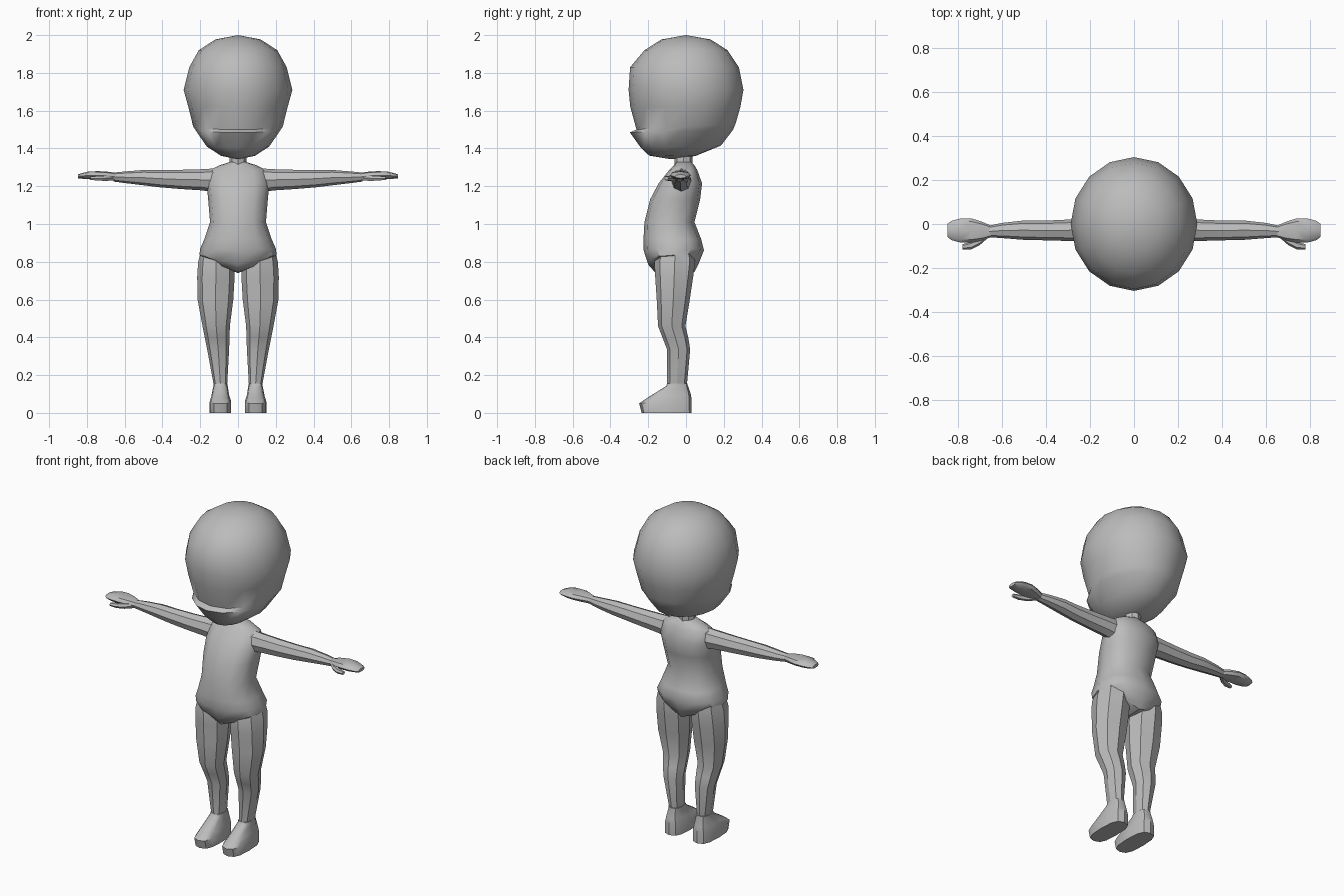
import bpy, bmesh, math
from mathutils import Vector

GREY = bpy.data.materials.new("grey")
GREY.diffuse_color = (0.5, 0.5, 0.5, 1)


def spow(v, p):
    return math.copysign(abs(v) ** p, v)


def section(n, a0, a1, b0, b1, p=1.0):
    """Closed rounded outline spanning a0..a1 and b0..b1; p < 1 is boxier."""
    pts = []
    for i in range(n):
        t = 2 * math.pi * i / n
        pts.append(((a0 + a1) / 2 + (a1 - a0) / 2 * spow(math.cos(t), p),
                    (b0 + b1) / 2 + (b1 - b0) / 2 * spow(math.sin(t), p)))
    return pts


def loft(name, rings, ends=(None, None), mirror=False, angle=35):
    """Skin the rings and close each end with a fan around its middle."""
    bm = bmesh.new()
    loops = [[bm.verts.new(p) for p in r] for r in rings]
    n = len(loops[0])
    for a, b in zip(loops, loops[1:]):
        for i in range(n):
            j = (i + 1) % n
            bm.faces.new((a[i], a[j], b[j], b[i]))
    for loop, end in zip((loops[0], loops[-1]), ends):
        mid = Vector(end) if end else sum((v.co for v in loop), Vector()) / n
        c = bm.verts.new(mid)
        for i in range(n):
            bm.faces.new((loop[i], loop[(i + 1) % n], c))
    if mirror:
        geo = bmesh.ops.duplicate(bm, geom=bm.verts[:] + bm.edges[:] + bm.faces[:])["geom"]
        for v in geo:
            if isinstance(v, bmesh.types.BMVert):
                v.co.x *= -1
    bmesh.ops.recalc_face_normals(bm, faces=bm.faces[:])
    me = bpy.data.meshes.new(name)
    bm.to_mesh(me)
    bm.free()
    me.materials.append(GREY)
    ob = bpy.data.objects.new(name, me)
    bpy.context.collection.objects.link(ob)
    bpy.ops.object.select_all(action='DESELECT')
    ob.select_set(True)
    bpy.context.view_layer.objects.active = ob
    bpy.ops.object.shade_smooth_by_angle(angle=math.radians(angle))
    return ob


# Head: half width, front y, front z, back y, back z
HEAD = [(0.09, -0.195, 1.362, 0.05, 1.36), (0.165, -0.24, 1.405, 0.185, 1.415),
        (0.222, -0.297, 1.485, 0.25, 1.50), (0.237, -0.262, 1.50, 0.262, 1.53),
        (0.263, -0.295, 1.62, 0.288, 1.62), (0.288, -0.304, 1.71, 0.304, 1.71),
        (0.258, -0.296, 1.83, 0.28, 1.83), (0.208, -0.22, 1.92, 0.22, 1.92),
        (0.12, -0.13, 1.977, 0.13, 1.977)]
rings = []
for hx, yf, zf, yb, zb in HEAD:
    rings.append([(x, y, zf + (zb - zf) * (y - yf) / (yb - yf))
                  for x, y in section(16, -hx, hx, yf, yb)])
loft("head", rings, ((0, -0.08, 1.343), (0, 0, 2.0)), angle=50)

# Neck
loft("neck", [[(x, y, z) for x, y in section(8, -r, r, -0.062, 0.035)]
              for z, r in ((1.28, 0.055), (1.325, 0.045), (1.38, 0.045))])

# Torso: z, half width, front y, back y, dip toward the crotch
TORSO = [(0.805, 0.16, -0.165, 0.045, 0.06), (0.835, 0.205, -0.20, 0.065, 0.05),
         (0.87, 0.20, -0.224, 0.095, 0.01), (0.92, 0.178, -0.225, 0.08, 0),
         (1.01, 0.148, -0.22, 0.045, 0), (1.13, 0.158, -0.19, 0.075, 0),
         (1.215, 0.166, -0.145, 0.085, 0), (1.285, 0.15, -0.09, 0.06, 0),
         (1.31, 0.10, -0.065, 0.045, 0), (1.328, 0.045, -0.055, 0.03, 0)]
rings = [[(x, y, z - d * (1 - abs(x) / hx)) for x, y in section(12, -hx, hx, yf, yb, 0.85)]
         for z, hx, yf, yb, d in TORSO]
loft("torso", rings, ((0, -0.06, 0.74), None), angle=40)

# Legs: z, inner x, outer x, front y, back y
LEG = [(0.86, 0.03, 0.195, -0.15, 0.04), (0.80, 0.02, 0.211, -0.168, 0.048),
       (0.72, 0.018, 0.216, -0.163, 0.038), (0.60, 0.025, 0.214, -0.155, 0.02),
       (0.46, 0.043, 0.188, -0.148, -0.003), (0.40, 0.045, 0.176, -0.125, 0.012),
       (0.335, 0.047, 0.163, -0.10, 0.022), (0.14, 0.058, 0.127, -0.10, 0.004)]
loft("legs", [[(x, y, z) for x, y in section(8, a, b, f, k, 0.9)] for z, a, b, f, k in LEG],
     mirror=True, angle=30)

# Feet: z at front, z at back, inner x, outer x, front y, back y
FOOT = [(0.0, 0.0, 0.036, 0.15, -0.235, 0.03), (0.05, 0.07, 0.036, 0.15, -0.248, 0.03),
        (0.08, 0.10, 0.046, 0.141, -0.205, 0.025), (0.142, 0.15, 0.055, 0.13, -0.105, 0.008),
        (0.156, 0.156, 0.055, 0.13, -0.10, 0.008)]
rings = [[(x, y, zf + (zb - zf) * (y - f) / (k - f)) for x, y in section(12, a, b, f, k, 0.7)]
         for zf, zb, a, b, f, k in FOOT]
loft("feet", rings, mirror=True, angle=40)

# Arms: x, front y, back y, bottom z, top z
ARM = [(0.11, -0.08, 0.03, 1.165, 1.295), (0.19, -0.079, 0.026, 1.178, 1.29),
       (0.30, -0.077, 0.02, 1.185, 1.287), (0.41, -0.074, 0.015, 1.194, 1.286),
       (0.50, -0.072, 0.016, 1.205, 1.286), (0.60, -0.064, 0.005, 1.217, 1.278),
       (0.66, -0.060, -0.008, 1.225, 1.272)]
loft("arms", [[(x, y, z) for y, z in section(8, f, k, a, b)] for x, f, k, a, b in ARM],
     mirror=True, angle=30)

# Hands: same columns as the arms
HAND = [(0.645, -0.058, -0.01, 1.228, 1.27), (0.69, -0.075, 0.01, 1.232, 1.277),
        (0.74, -0.085, 0.026, 1.236, 1.28), (0.79, -0.084, 0.025, 1.237, 1.278),
        (0.83, -0.073, 0.014, 1.24, 1.268), (0.848, -0.058, 0.0, 1.242, 1.262)]
loft("hands", [[(x, y, z) for y, z in section(8, f, k, a, b, 0.85)] for x, f, k, a, b in HAND],
     mirror=True, angle=40)

# Thumbs
THUMB = [(0.66, -0.06, -0.03, 1.228, 1.262), (0.70, -0.095, -0.06, 1.226, 1.258),
         (0.74, -0.115, -0.08, 1.228, 1.256), (0.78, -0.116, -0.092, 1.232, 1.252)]
loft("thumbs", [[(x, y, z) for y, z in section(6, f, k, a, b)] for x, f, k, a, b in THUMB],
     mirror=True, angle=40)
